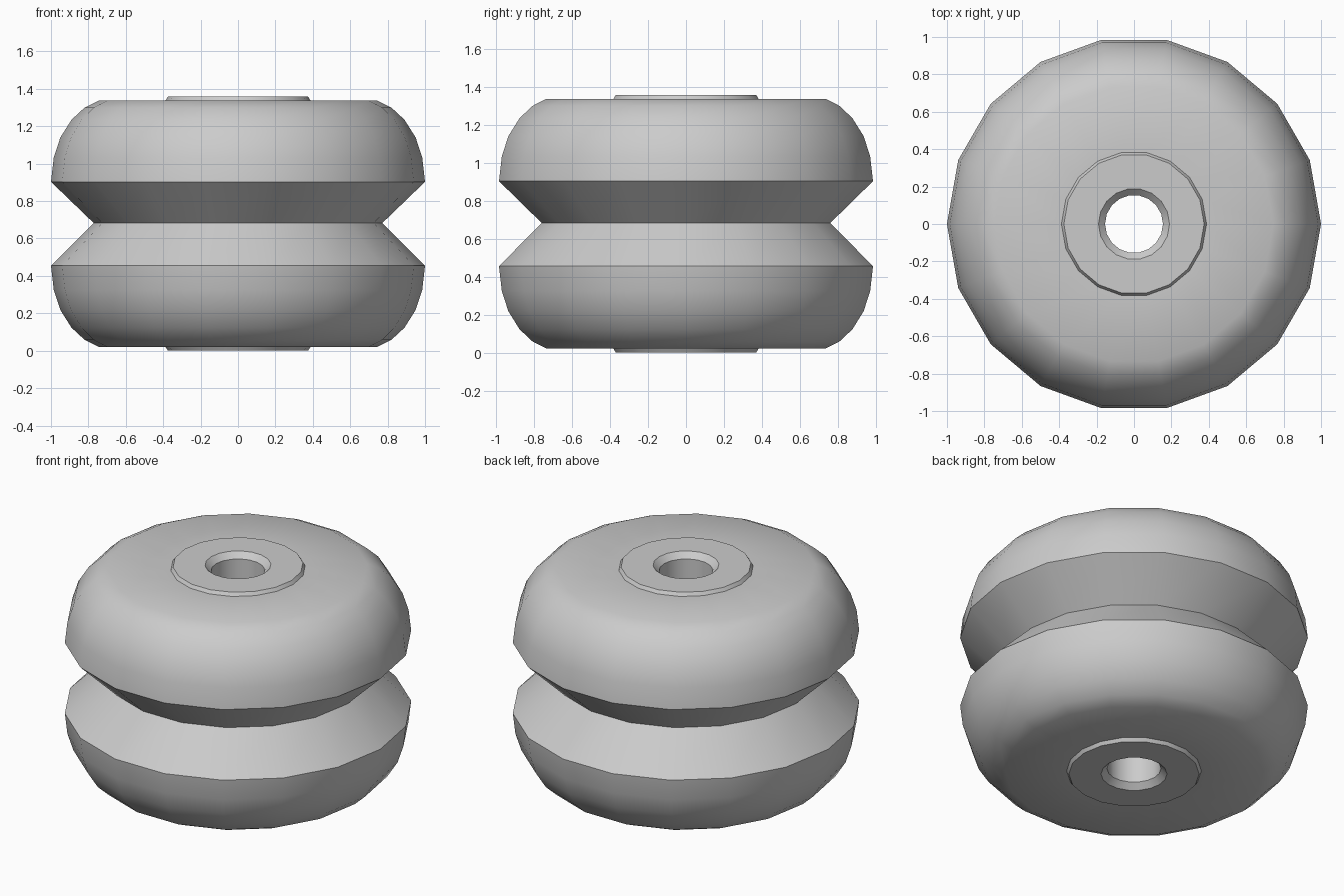
import bpy, bmesh, math

if "Cube" in bpy.data.objects:
    bpy.data.objects.remove(bpy.data.objects["Cube"], do_unlink=True)

SIDES = 18
HEIGHT = 1.358

grey = bpy.data.materials.new("plain grey")
grey.use_nodes = True
colour = (0.6, 0.6, 0.6, 1)
grey.diffuse_color = colour
grey.node_tree.nodes["Principled BSDF"].inputs["Base Color"].default_value = colour

# Lower half of the profile (radius, height): bore, raised boss, rounded rim
lower = [(0.155, 0.035), (0.19, 0), (0.375, 0), (0.388, 0.021),
         (0.745, 0.021), (0.82, 0.058), (0.89, 0.123), (0.95, 0.218),
         (0.985, 0.325), (1.0, 0.455)]
# V groove in the middle, then the same half mirrored upwards
groove = [(0.772, HEIGHT / 2 + 0.004)]
profile = lower + groove + [(r, HEIGHT - z) for r, z in reversed(lower)]


def lathe(name, points, material):
    """Turn a closed profile around the z axis."""
    bm = bmesh.new()
    rings = []
    for i in range(SIDES):
        a = math.tau * i / SIDES
        rings.append([bm.verts.new((r * math.cos(a), r * math.sin(a), z))
                      for r, z in points])
    for i in range(SIDES):
        here, after = rings[i], rings[(i + 1) % SIDES]
        for j in range(len(points)):
            k = (j + 1) % len(points)
            bm.faces.new((here[j], after[j], after[k], here[k]))
    bmesh.ops.recalc_face_normals(bm, faces=bm.faces)
    mesh = bpy.data.meshes.new(name)
    bm.to_mesh(mesh)
    bm.free()
    mesh.materials.append(material)
    obj = bpy.data.objects.new(name, mesh)
    bpy.context.collection.objects.link(obj)
    return obj


# Grooved wheel with a bore through its centre
wheel = lathe("grooved_wheel", profile, grey)
bpy.ops.object.select_all(action='DESELECT')
wheel.select_set(True)
bpy.context.view_layer.objects.active = wheel
bpy.ops.object.shade_smooth_by_angle(angle=math.radians(35))
